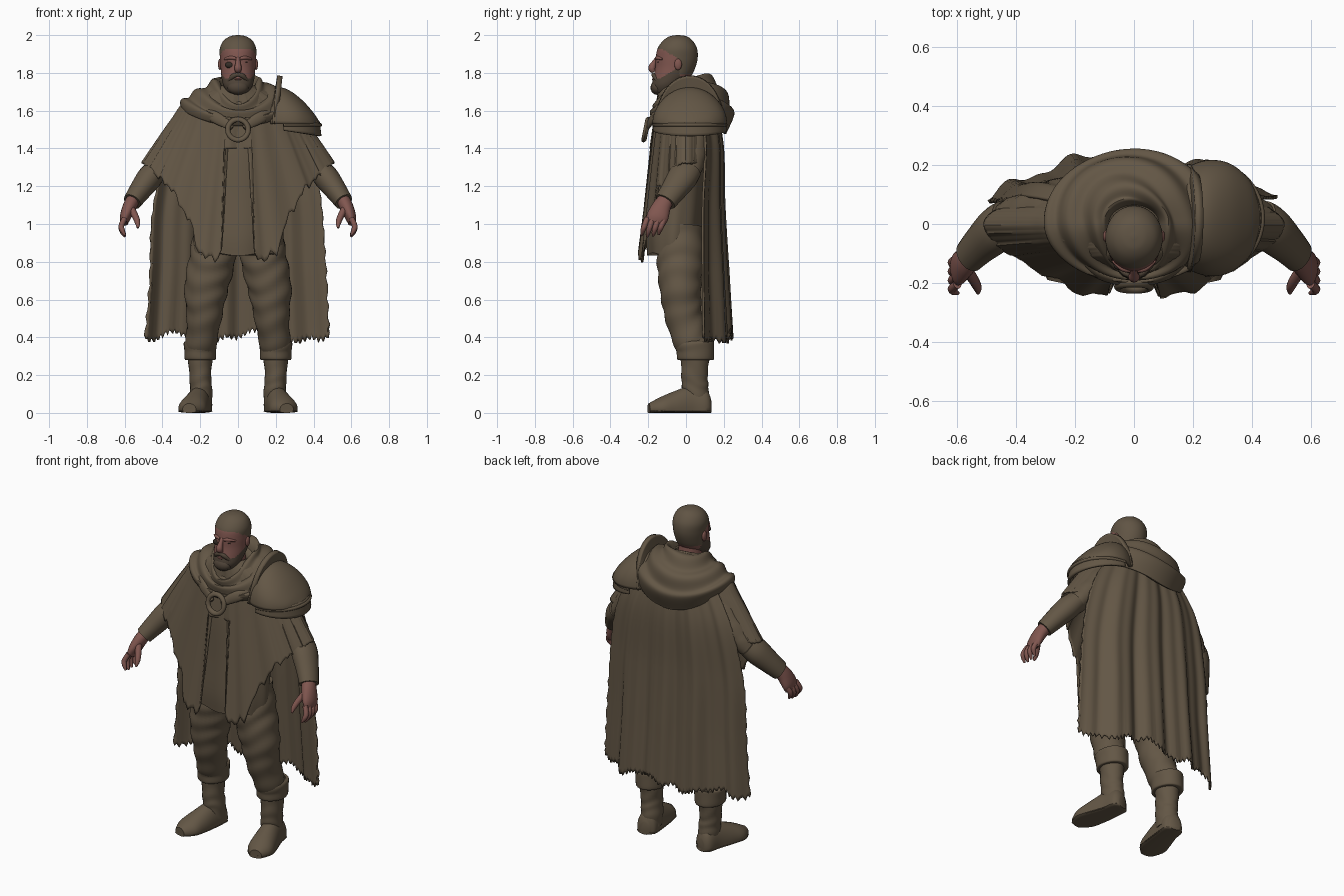
import bpy, bmesh, math
from mathutils import Vector
from math import sin, cos, pi

if "Cube" in bpy.data.objects:
    bpy.data.objects.remove(bpy.data.objects["Cube"])

def material(name, rgb):
    m = bpy.data.materials.new(name)
    m.diffuse_color = (*rgb, 1)
    m.use_nodes = True
    m.node_tree.nodes["Principled BSDF"].inputs["Base Color"].default_value = m.diffuse_color
    return m

CLOTH = material("brown cloth", (0.125, 0.094, 0.060))
SKIN = material("ruddy skin", (0.22, 0.095, 0.08))
HAIR = material("cropped hair", (0.118, 0.089, 0.058))
BEARD = material("dark beard", (0.08, 0.058, 0.04))
DARK = material("dark leather", (0.035, 0.026, 0.02))

def curve(keys, t):
    """Smooth curve through evenly spaced keys."""
    n = len(keys) - 1
    i = min(int(t * n), n - 1)
    f = t * n - i
    p = [keys[min(max(i + k, 0), n)] for k in (-1, 0, 1, 2)]
    return [b + 0.5 * f * (c - a + f * (2*a - 5*b + 4*c - d + f * (3*(b - c) + d - a)))
            for a, b, c, d in zip(*p)]

def surface(name, f, nu, nv, mat, closed=True, caps=False, thick=0):
    """Grid surface from f(u, v)."""
    bm = bmesh.new()
    cols = nu if closed else nu + 1
    g = [[bm.verts.new(f(i / nu, j / nv)) for i in range(cols)] for j in range(nv + 1)]
    for j in range(nv):
        for i in range(nu):
            k = (i + 1) % cols
            bm.faces.new((g[j][i], g[j][k], g[j+1][k], g[j+1][i]))
    if caps:
        bm.faces.new(g[0])
        bm.faces.new(g[-1])
    bmesh.ops.recalc_face_normals(bm, faces=bm.faces)
    me = bpy.data.meshes.new(name)
    bm.to_mesh(me)
    bm.free()
    o = bpy.data.objects.new(name, me)
    bpy.context.collection.objects.link(o)
    me.materials.append(mat)
    if thick:
        m = o.modifiers.new("thickness", 'SOLIDIFY')
        m.thickness, m.offset = thick, 0
    return o

def tube(name, pts, mat, nu=20, nv=16, ref=(0, 1, 0), ripple=0, waves=5, floor=None):
    """Limb along (x, y, z, half width, half depth) keys, with cloth wrinkles."""
    def f(u, v):
        k = curve(pts, v)
        a0, a1 = curve(pts, max(v - .01, 0)), curve(pts, min(v + .01, 1))
        t = (Vector(a1[:3]) - Vector(a0[:3])).normalized()
        a = t.cross(Vector(ref)).normalized()
        b = a.cross(t)
        w = 2 * pi * u
        r = 1 + ripple * sin(waves * 2 * pi * v + 2.5 * sin(w) + 1.5 * cos(2 * w + 3 * v))
        p = Vector(k[:3]) + a * cos(w) * k[3] * r + b * sin(w) * k[4] * r
        if floor is not None:
            p.z = max(p.z, floor)
        return p
    return surface(name, f, nu, nv, mat, caps=True)

def ball(name, c, r, mat):
    def f(u, v):
        a, q = 2 * pi * u, pi * (.02 + .96 * v)
        return (c[0] + r[0]*sin(q)*cos(a), c[1] + r[1]*sin(q)*sin(a), c[2] + r[2]*cos(q))
    return surface(name, f, 16, 10, mat, caps=True)

def rough(k):
    """Repeatable ragged value between -1 and 1."""
    return 0.6 * sin(k * 2.3) + 0.4 * sin(k * 5.9 + 1)

# Legs, boots, arms and hands on both sides
for side, s in (("left", 1), ("right", -1)):
    def m(pts):
        return [(s * p[0], *p[1:]) for p in pts]
    tube(side + "_trouser", m([(.11, -.03, .98, .12, .12), (.135, -.03, .82, .122, .125),
         (.168, -.03, .66, .115, .11), (.18, -.01, .5, .092, .098), (.2, .04, .34, .08, .09)]),
         CLOTH, 32, 44, ripple=.032, waves=6)
    tube(side + "_trouser_cuff", m([(.2, .05, .28, .068, .08), (.2, .05, .285, .082, .098),
         (.2, .05, .33, .084, .1), (.2, .045, .37, .088, .1), (.2, .045, .385, .07, .08)]),
         CLOTH, 28, 16, ripple=.015, waves=1)
    tube(side + "_boot_shaft", m([(.195, .055, .04, .058, .066), (.195, .05, .12, .059, .07),
         (.2, .045, .2, .058, .07), (.2, .05, .32, .068, .077)]), CLOTH, 24, 24, ripple=.025, waves=4)
    foot = [(.19, .13, .03, .028, .045), (.195, .105, .03, .057, .095), (.205, .03, .03, .062, .112),
            (.228, -.07, .025, .073, .085), (.246, -.14, .022, .072, .058), (.258, -.197, .02, .036, .03)]
    tube(side + "_boot_foot", m(foot), CLOTH, 28, 24, (0, 0, 1), floor=.005)
    tube(side + "_boot_sole", m([(x, y, .009, a * 1.03, .009) for x, y, z, a, b in foot]),
         CLOTH, 16, 16, (0, 0, 1), floor=0)
    tube(side + "_sleeve", m([(.24, .02, 1.52, .08, .09), (.345, .025, 1.39, .07, .085),
         (.43, .0, 1.28, .06, .078), (.48, -.04, 1.22, .05, .06)]), CLOTH, ripple=.03)
    tube(side + "_bracer", m([(.43, .01, 1.29, .06, .076), (.468, -.02, 1.245, .067, .08),
         (.52, -.068, 1.175, .058, .068), (.56, -.11, 1.118, .049, .059)]), CLOTH)
    tube(side + "_palm", m([(.555, -.105, 1.13, .036, .042), (.575, -.13, 1.09, .036, .05),
         (.595, -.15, 1.04, .03, .058), (.602, -.16, 1.005, .02, .05)]), SKIN)
    for i in range(4):
        y, d = -.205 + .03 * i, .008 * abs(i - 1.3)
        tube(f"{side}_finger_{i+1}", m([(.6, y, 1.03, .015, .015), (.618, y - .015, .99, .015, .015),
             (.612, y - .024, .955 + d, .013, .013), (.598, y - .03, .93 + d, .006, .006)]), SKIN, 10, 8)
    tube(side + "_thumb", m([(.572, -.15, 1.09, .02, .02), (.548, -.185, 1.05, .018, .018),
         (.532, -.215, 1.01, .015, .015), (.53, -.235, .98, .006, .006)]), SKIN, 10, 8)

# Tunic under the poncho
TUNIC = [(.84, .232, .142, -.062), (.95, .238, .148, -.06), (1.15, .23, .15, -.045),
         (1.4, .22, .15, -.03), (1.6, .16, .12, -.03)]
def tunic(u, v):
    z, rx, ry, cy = curve(TUNIC, v)
    a = 2 * pi * u
    r = 1 + .02 * sin(9 * a + 2) * (1 - v)
    return (rx * r * cos(a), cy + ry * r * sin(a), z + .008 * sin(5 * a) * (1 - v))
surface("tunic", tunic, 72, 20, CLOTH, caps=True)

# Ragged poncho, open down the front and draped over the arms
SHOULDER = [(.09, 1.73), (.265, 1.66), (.35, 1.555), (.425, 1.45), (.508, 1.33)]
HEM = [(0, 1.40), (.15, 1.40), (.17, .86), (.26, .80), (.42, .86), (.49, 1.0), (.7, 1.19), (.88, 1.27), (1.01, 1.33)]
def hem(s):
    for (a, p), (b, q) in zip(HEM, HEM[1:]):
        if a <= s <= b:
            return p + (q - p) * (s - a) / (b - a)
    return 1.33
def poncho(u, v):
    a = 2 * pi * u
    s, front = cos(a), sin(a) < 0
    x, zo = curve(SHOULDER, v)
    k = (1.73 - zo) / .4
    tear = rough(u * 160) * (1 - s * s) ** .5
    low = hem(abs(s)) + .035 * tear * (abs(s) > .16) if front else 1.32 + .02 * tear
    z = 1.73 - k * (1.73 - low)
    full = max(0, 1 - s * s) ** .58
    fold = .010 * sin(s * 24 + 1) * v
    y = (-.14 - .12 * (1.73 - z)) * full if front else (.09 + .05 * min(1, 2 * v)) * full
    return (s * x, y + fold * full, z)
surface("poncho", poncho, 180, 28, CLOTH, thick=.01)

# Long cape with broad folds and torn edges
CAPE = [(1.66, .22, .14), (1.42, .37, .185), (1.1, .445, .19), (.75, .465, .207), (.41, .488, .228)]
def cape(u, v):
    s = 2 * u - 1
    z, w, y = curve(CAPE, v)
    e = abs(s) ** 2.5
    x = s * w + .012 * rough(v * 40 + s) * (abs(s) > .99) * v
    fold = (.018 * sin(s * 13 + .6) + .007 * sin(s * 29 + 2)) * min(1, .25 + v)
    drop = (.026 * rough(u * 110) - .015 * e + .02 * sin(s * 7)) * max(0, v - .75) * 4
    return (x, y + fold - e * (.07 + .08 * v), z + drop)
surface("cape", cape, 110, 40, CLOTH, closed=False, thick=.012)

# Hood gathered round the neck: (width, front y, back y, front z, side z, back z)
HOOD = [(.085, -.12, .06, 1.61, 1.70, 1.72), (.105, -.15, .085, 1.64, 1.76, 1.78),
        (.135, -.165, .12, 1.62, 1.75, 1.78), (.2, -.175, .185, 1.60, 1.71, 1.72),
        (.262, -.185, .228, 1.57, 1.675, 1.645), (.3, -.19, .245, 1.545, 1.635, 1.57),
        (.285, -.18, .21, 1.53, 1.60, 1.48)]
def hood(u, v):
    w, yf, yb, zf, zs, zb = curve(HOOD, v)
    a = 2 * pi * u
    c, d = cos(a), sin(a)
    z = zs + ((zf if d < 0 else zb) - zs) * abs(d) ** 1.6
    lift = .010 * sin(v * 26 + 1.5 * sin(a * 2 + .7) + c) * min(1, 3 * v)
    return (c * (w + lift * .4), abs(d) * (yf if d < 0 else yb) + d * lift * .6, z + lift)
surface("hood", hood, 72, 48, CLOTH, thick=.01)

def ring(name, c, rx, rz, r, tilt, mat, vertical):
    def f(u, v):
        a, b = 2 * pi * u, 2 * pi * v
        q = 1 + r / rx * cos(b)
        p, h = Vector((rx * q * cos(a), rz * q * sin(a))), r * sin(b)
        if vertical:
            return (c[0] + p.x, c[1] + h + tilt * p.y, c[2] + p.y)
        return (c[0] + p.x, c[1] + p.y, c[2] + h + tilt * p.y)
    return surface(name, f, 40, 12, mat)
ring("neck_scarf", (0, -.04, 1.675), .1, .1, .026, .45, CLOTH, False)
ring("cloak_ring", (0, -.212, 1.5), .054, .054, .014, .2, CLOTH, True)
for s in (-1, 1):
    tube("cloak_strap", [(s * .2, -.1, 1.61, .01, .005), (s * .13, -.165, 1.57, .03, .014),
         (s * .06, -.195, 1.53, .025, .012), (s * .035, -.205, 1.505, .015, .01)], CLOTH)

# Shoulder armour: dome, upright collar flange, lower plate, rim
DOME = [(.175, .165, .19), (.25, .19, .18), (.325, .178, .13), (.39, .12, .06), (.425, .03, .008)]
def dome(u, v):
    x, ry, rz = curve(DOME, v)
    a = pi * u
    return (x, .02 - ry * cos(a), 1.53 + rz * sin(a))
surface("pauldron", dome, 36, 20, CLOTH, closed=False, thick=.014)
def flange(u, v):
    a = pi * u
    h = .07 * v * sin(a) ** 1.5
    return (.18 + .03 * sin(a) + .012 * v, .02 - (.17 + h * .4) * cos(a), 1.53 + .185 * sin(a) + h)
surface("pauldron_flange", flange, 36, 6, CLOTH, closed=False, thick=.028)
def plate(u, v):
    a = pi * u
    return (.24 + (.185 + .01 * v) * sin(a), .02 - (.185 + .004 * v) * cos(a), 1.545 - (.05 + .03 * sin(a)) * v)
surface("pauldron_lower_plate", plate, 36, 5, CLOTH, closed=False, thick=.014)
tube("pauldron_rim", [(.24 + .195 * sin(pi*i/8), .02 - .19 * cos(pi*i/8), 1.525, .01, .01)
     for i in range(9)], CLOTH, 10, 32, (0, 0, 1))

# Head: (z, half width, front y, back y), coloured as beard, face and hair
tube("neck", [(0, -.035, 1.6, .08, .085), (0, -.045, 1.7, .07, .075), (0, -.05, 1.8, .068, .07)], SKIN)
HEAD = [(1.688, .03, -.15, -.09), (1.70, .056, -.17, -.06), (1.735, .078, -.18, -.02),
        (1.78, .088, -.172, .025), (1.83, .092, -.163, .05), (1.88, .096, -.16, .062),
        (1.93, .096, -.15, .058), (1.97, .077, -.122, .035), (1.993, .043, -.088, .005), (2.0, .008, -.05, -.035)]
def head(u, v):
    z, w, yf, yb = curve(HEAD, v)
    a = 2 * pi * u
    return (w * cos(a), (yf + yb) / 2 + (yb - yf) / 2 * sin(a), z)
o = surface("head", head, 64, 64, SKIN, caps=True)
o.data.materials.append(HAIR)
o.data.materials.append(BEARD)
for p in o.data.polygons:
    x, y, z = p.center
    if z > 1.925 - .6 * max(0, y + .125) or (z > 1.79 and y > -.035):
        p.material_index = 1
    elif z < 1.772 + .6 * max(0, y + .135) and y < -.03:
        p.material_index = 2
tube("nose", [(0, -.152, 1.882, .011, .008), (0, -.168, 1.855, .013, .013),
     (0, -.18, 1.825, .02, .02), (0, -.17, 1.806, .015, .012)], SKIN, 12, 10)
tube("moustache", [(-.052, -.148, 1.755, .008, .008), (-.027, -.168, 1.782, .011, .013),
     (0, -.174, 1.791, .009, .011), (.027, -.168, 1.782, .011, .013), (.052, -.148, 1.755, .008, .008)],
     BEARD, 10, 16, (0, 0, 1))
ball("lower_lip", (0, -.172, 1.766), (.018, .009, .005), SKIN)
ball("chin_beard", (0, -.152, 1.722), (.055, .036, .038), BEARD)
for s in (-1, 1):
    ball("ear", (s * .095, -.042, 1.845), (.011, .02, .03), SKIN)
    tube("brow", [(s * .012, -.158, 1.876, .008, .008), (s * .04, -.151, 1.88, .009, .01),
         (s * .072, -.125, 1.872, .005, .005)], SKIN, 10, 10, (0, 0, 1))
ball("eye", (.038, -.146, 1.858), (.013, .006, .004), DARK)
ball("eye_patch", (-.042, -.142, 1.842), (.027, .016, .018), DARK)

bpy.ops.object.select_all(action='SELECT')
bpy.context.view_layer.objects.active = o
bpy.ops.object.shade_smooth_by_angle(angle=math.radians(45))
